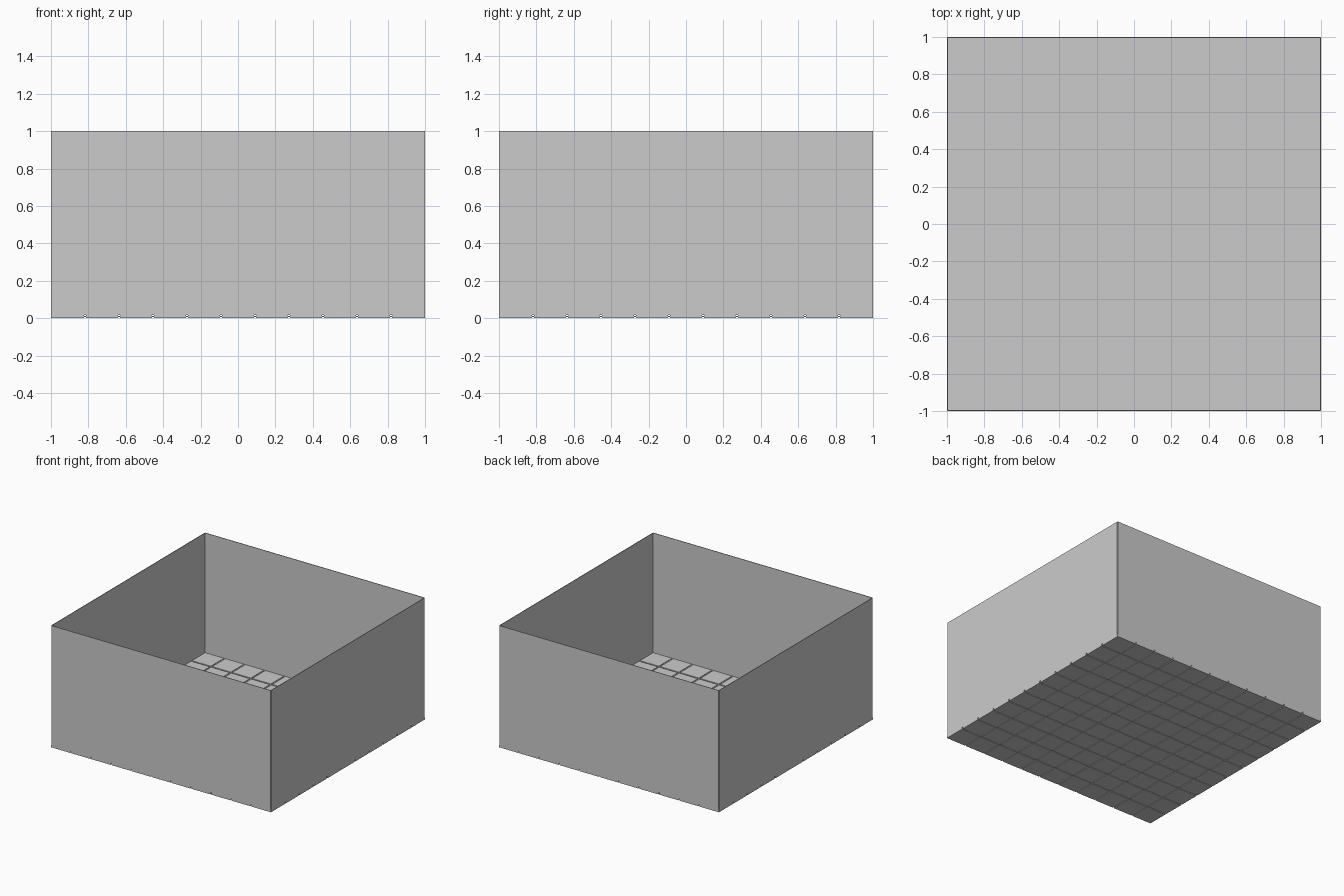
import bpy

if "Cube" in bpy.data.objects:
    bpy.data.objects.remove(bpy.data.objects["Cube"])

N = 11               # tiles per side
STEP = 2 / N
GAP = 0.012          # groove width between tiles
FLOOR_H = 0.016      # floor thickness
WALL_T = 0.005       # wall thickness


def box(name, size, centre):
    x, y, z = (s / 2 for s in size)
    verts = [(sx * x, sy * y, sz * z) for sx in (-1, 1) for sy in (-1, 1) for sz in (-1, 1)]
    faces = [(0, 1, 3, 2), (4, 6, 7, 5), (0, 4, 5, 1), (2, 3, 7, 6), (0, 2, 6, 4), (1, 5, 7, 3)]
    mesh = bpy.data.meshes.new(name)
    mesh.from_pydata(verts, [], faces)
    obj = bpy.data.objects.new(name, mesh)
    obj.location = centre
    bpy.context.collection.objects.link(obj)
    return obj


def edge_coords(i):
    # Outer tiles run to the border, inner edges leave half a groove
    a = -1 + i * STEP + (GAP / 2 if i > 0 else 0)
    b = -1 + (i + 1) * STEP - (GAP / 2 if i < N - 1 else 0)
    return (a + b) / 2, b - a


# Thin core closing the grooves between the tiles
box("floor_core", (1.99, 1.99, 0.006), (0, 0, FLOOR_H / 2))

# Square floor tiles, standing proud above and below the core
for i in range(N):
    for j in range(N):
        (cx, wx), (cy, wy) = edge_coords(i), edge_coords(j)
        box(f"floor_tile_{i}_{j}", (wx, wy, FLOOR_H), (cx, cy, FLOOR_H / 2))

# Four thin wall panels
wall_h = 1 - FLOOR_H
zc = FLOOR_H + wall_h / 2
off = 1 - WALL_T / 2
inner = 2 - 2 * WALL_T
box("front_wall", (inner, WALL_T, wall_h), (0, -off, zc))
box("back_wall", (inner, WALL_T, wall_h), (0, off, zc))
box("left_wall", (WALL_T, inner, wall_h), (-off, 0, zc))
box("right_wall", (WALL_T, inner, wall_h), (off, 0, zc))
